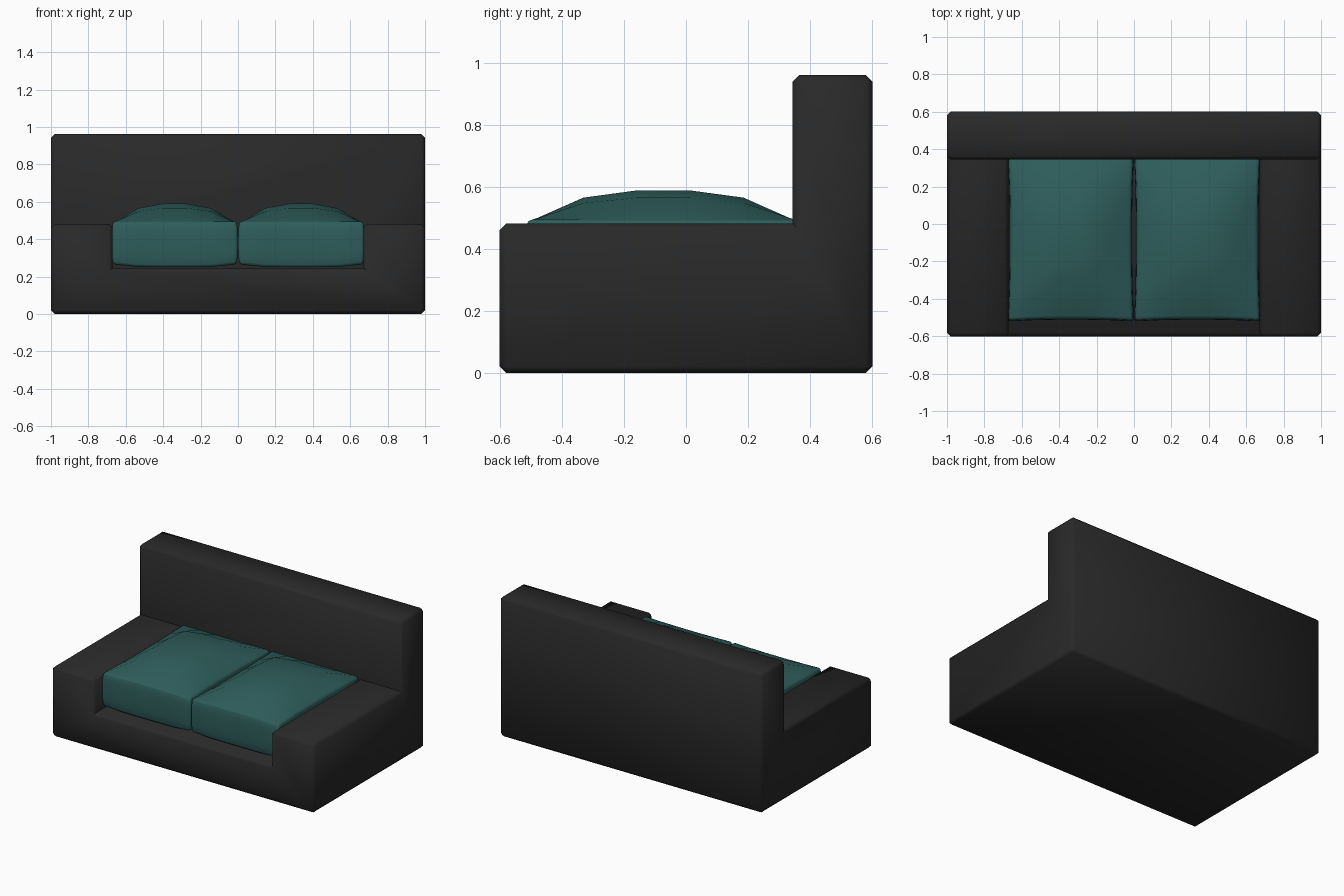
import bpy, bmesh, math
from mathutils import Vector

if "Cube" in bpy.data.objects:
    bpy.data.objects.remove(bpy.data.objects["Cube"])


def material(name, rgb):
    m = bpy.data.materials.new(name)
    m.diffuse_color = (*rgb, 1)
    m.use_nodes = True
    m.node_tree.nodes["Principled BSDF"].inputs["Base Color"].default_value = m.diffuse_color
    return m


def finish(bm, name, mat, angle):
    me = bpy.data.meshes.new(name)
    bmesh.ops.recalc_face_normals(bm, faces=bm.faces)
    bm.to_mesh(me)
    bm.free()
    ob = bpy.data.objects.new(name, me)
    bpy.context.collection.objects.link(ob)
    me.materials.append(mat)
    bpy.ops.object.select_all(action='DESELECT')
    ob.select_set(True)
    bpy.context.view_layer.objects.active = ob
    bpy.ops.object.shade_smooth_by_angle(angle=math.radians(angle))
    return ob


dark = material("dark_fabric", (0.022, 0.022, 0.022))
teal = material("teal_fabric", (0.027, 0.11, 0.105))

# Sofa frame: base, two arms and back as one skin around filled cells
X = (-1, -0.67, 0.67, 1)
Y = (-0.602, 0.345, 0.602)
Z = (0, 0.245, 0.482, 0.962)


def filled(i, j, k):
    if not (0 <= i < 3 and 0 <= j < 2 and 0 <= k < 3):
        return False
    return k == 0 or j == 1 or (k == 1 and i != 1)


bm = bmesh.new()
for i in range(3):
    for j in range(2):
        for k in range(3):
            if not filled(i, j, k):
                continue
            for axis in range(3):
                for side in (0, 1):
                    n = [i, j, k]
                    n[axis] += 2 * side - 1
                    if filled(*n):
                        continue
                    quad = []
                    for a, b in ((0, 0), (1, 0), (1, 1), (0, 1)):
                        c = [i, j, k]
                        c[axis] += side
                        c[(axis + 1) % 3] += a
                        c[(axis + 2) % 3] += b
                        quad.append(bm.verts.new((X[c[0]], Y[c[1]], Z[c[2]])))
                    bm.faces.new(quad)
bmesh.ops.remove_doubles(bm, verts=bm.verts, dist=1e-4)
bmesh.ops.recalc_face_normals(bm, faces=bm.faces)
bmesh.ops.dissolve_limit(bm, angle_limit=0.02, verts=bm.verts, edges=bm.edges)
# Soften the outward corners only
convex = [e for e in bm.edges if e.is_manifold and e.calc_face_angle_signed() > 1]
bmesh.ops.bevel(bm, geom=convex, offset=0.02, segments=1, affect='EDGES',
                clamp_overlap=True)
finish(bm, "sofa_frame", dark, 50)


# Seat cushions: gridded box, domed on top, pinched along its sides
def cushion(name, side):
    bm = bmesh.new()
    bmesh.ops.create_cube(bm, size=2)
    bmesh.ops.subdivide_edges(bm, edges=bm.edges, cuts=4, use_grid_fill=True)
    for v in bm.verts:
        u, t, w = v.co
        dome = (max(0, 1 - u * u) * max(0, 1 - t * t)) ** 0.7
        edge = 1 - 0.015 * abs(w) ** 3
        x = 0.337 * u * edge * (1 - 0.03 * (1 - t * t))
        y = 0.447 * t * edge * (1 - 0.02 * (1 - u * u))
        z = 0.38 + 0.115 * w
        if w > 0.99:
            z += 0.1 * dome
        elif w < -0.99:
            z -= 0.015 * (1 - u ** 4)
        v.co = Vector((side * 0.338 + x, -0.073 + y, z))
    rim = [e for e in bm.edges if e.calc_face_angle() > math.radians(45)]
    bmesh.ops.bevel(bm, geom=rim, offset=0.015, segments=2, profile=0.5,
                    affect='EDGES')
    finish(bm, name, teal, 60)


cushion("left_seat_cushion", -1)
cushion("right_seat_cushion", 1)
